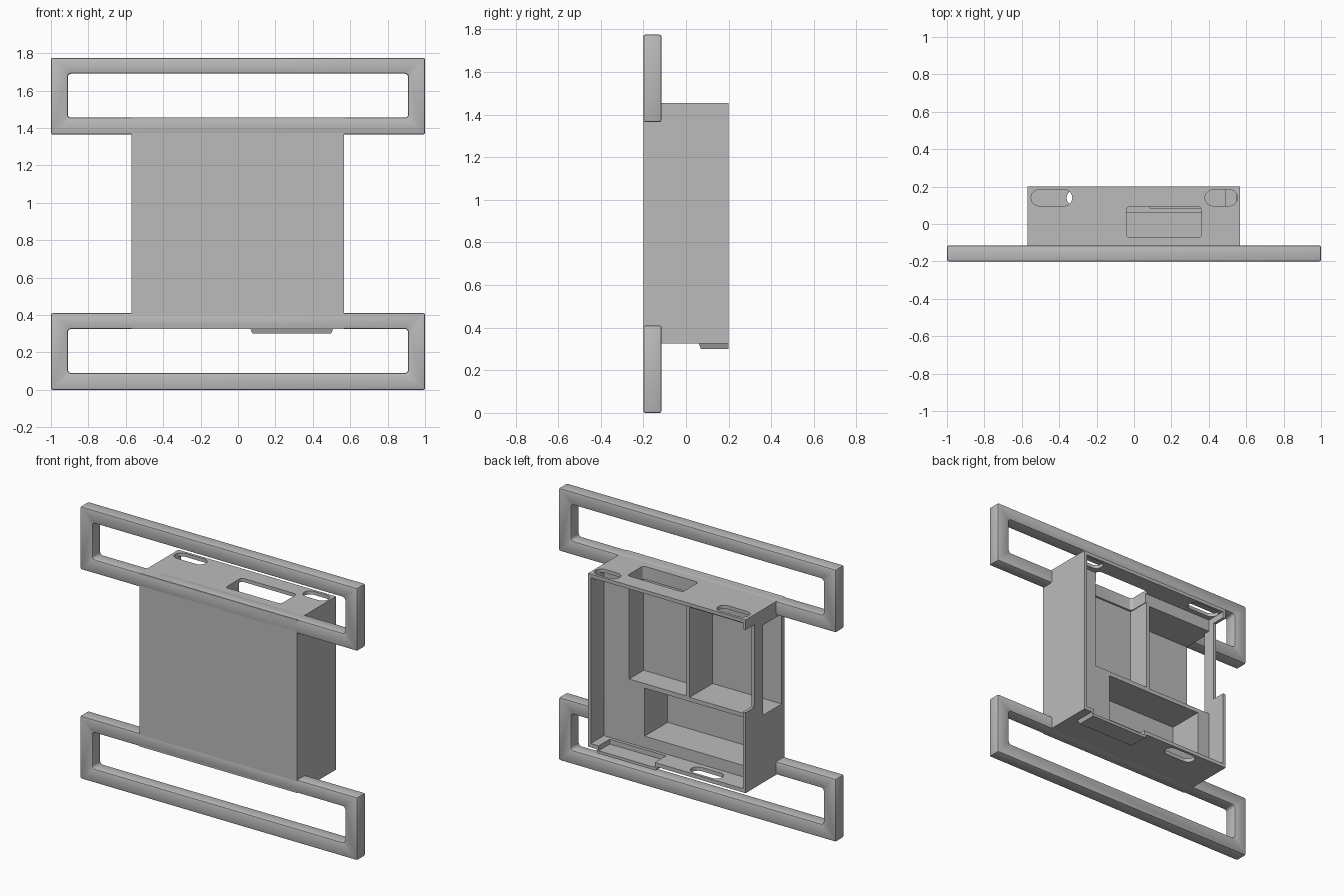
import bpy, bmesh, math

if "Cube" in bpy.data.objects:
    bpy.data.objects.remove(bpy.data.objects["Cube"])

grey = bpy.data.materials.new("plain_grey")
grey.diffuse_color = (0.5, 0.5, 0.5, 1)
grey.use_nodes = True
grey.node_tree.nodes["Principled BSDF"].inputs["Base Color"].default_value = grey.diffuse_color


def box(name, x, y, z, round_axis=None, radius=0.0, segments=4):
    """Box from (min, max) ranges; edges along round_axis may be rounded."""
    bm = bmesh.new()
    bmesh.ops.create_cube(bm, size=1)
    for v in bm.verts:
        v.co = [r[0] + (c + 0.5) * (r[1] - r[0]) for c, r in zip(v.co, (x, y, z))]
    if round_axis is not None:
        edges = [e for e in bm.edges
                 if abs((e.verts[0].co - e.verts[1].co).normalized()[round_axis]) > 0.9]
        bmesh.ops.bevel(bm, geom=edges, offset=radius, segments=segments,
                        profile=0.5, affect='EDGES')
    mesh = bpy.data.meshes.new(name)
    bm.to_mesh(mesh)
    bm.free()
    mesh.materials.append(grey)
    ob = bpy.data.objects.new(name, mesh)
    bpy.context.collection.objects.link(ob)
    return ob


def apply(ob, mod):
    bpy.context.view_layer.objects.active = ob
    bpy.ops.object.modifier_apply(modifier=mod.name)


def combine(ob, other, operation='DIFFERENCE'):
    mod = ob.modifiers.new("boolean", 'BOOLEAN')
    mod.operation = operation
    mod.solver = 'EXACT'
    mod.object = other
    apply(ob, mod)
    bpy.data.objects.remove(other)


# Strap frames: flat bars around a wide slot, softly bevelled
for name, z, hole in (("lower_strap_frame", (0, 0.41), (0.09, 0.325)),
                      ("upper_strap_frame", (1.365, 1.775), (1.455, 1.69))):
    frame = box(name, (-1, 1), (-0.2, -0.115), z)
    combine(frame, box("cutter", (-0.91, 0.91), (-0.4, 0.2), hole, 1, 0.018))
    bevel = frame.modifiers.new("bevel", 'BEVEL')
    bevel.width, bevel.segments = 0.009, 2
    bevel.limit_method, bevel.angle_limit = 'ANGLE', math.radians(40)
    apply(frame, bevel)

# Housing: open-backed box with a chamfered bulge under its lower wall
body = box("housing", (-0.57, 0.567), (-0.2, 0.2), (0.325, 1.455))
bulge = box("bulge", (0.06, 0.515), (0.055, 0.2), (0.30, 0.34))
for v in bulge.data.vertices:
    if v.co.z < 0.31:
        v.co.x += 0.018 if v.co.x < 0.3 else -0.018
        v.co.y += 0.015 if v.co.y < 0.1 else 0
combine(body, bulge, 'UNION')

cuts = [
    ((-0.55, 0.547), (0.065, 0.3), (0.35, 1.432)),       # shallow back recess
    ((0.085, 0.49), (0.085, 0.3), (0.318, 0.4)),         # hollow of the bulge
    ((-0.045, 0.365), (-0.085, 0.1), (0.768, 1.37)),     # upper pocket
    ((-0.7, -0.072), (-0.172, 0.02), (0.765, 1.352)),    # side pocket, open outward
    ((-0.55, -0.072), (-0.172, 0.1), (0.765, 1.352)),    # side pocket behind the post
    ((-0.7, -0.54), (0.11, 0.3), (0.85, 1.39)),          # notch in the side wall
    ((-0.46, 0.253), (-0.172, 0.1), (0.425, 0.738)),     # lower pocket
]
for c in cuts:
    combine(body, box("cutter", *c))

# Top window, and rounded slots in the top and bottom walls
combine(body, box("cutter", (-0.04, 0.36), (-0.072, 0.092), (1.3, 1.6), 2, 0.018))
for x, z in (((-0.55, -0.33), (1.4, 1.6)), ((0.38, 0.553), (1.4, 1.6)),
             ((-0.36, -0.14), (0.2, 0.38))):
    combine(body, box("cutter", x, (0.097, 0.183), z, 2, 0.0425, 8))

# Smooth the small rounds, keep the corners sharp
bpy.ops.object.select_all(action='DESELECT')
for ob in bpy.context.scene.objects:
    ob.select_set(True)
bpy.context.view_layer.objects.active = body
bpy.ops.object.shade_smooth_by_angle(angle=math.radians(30))
